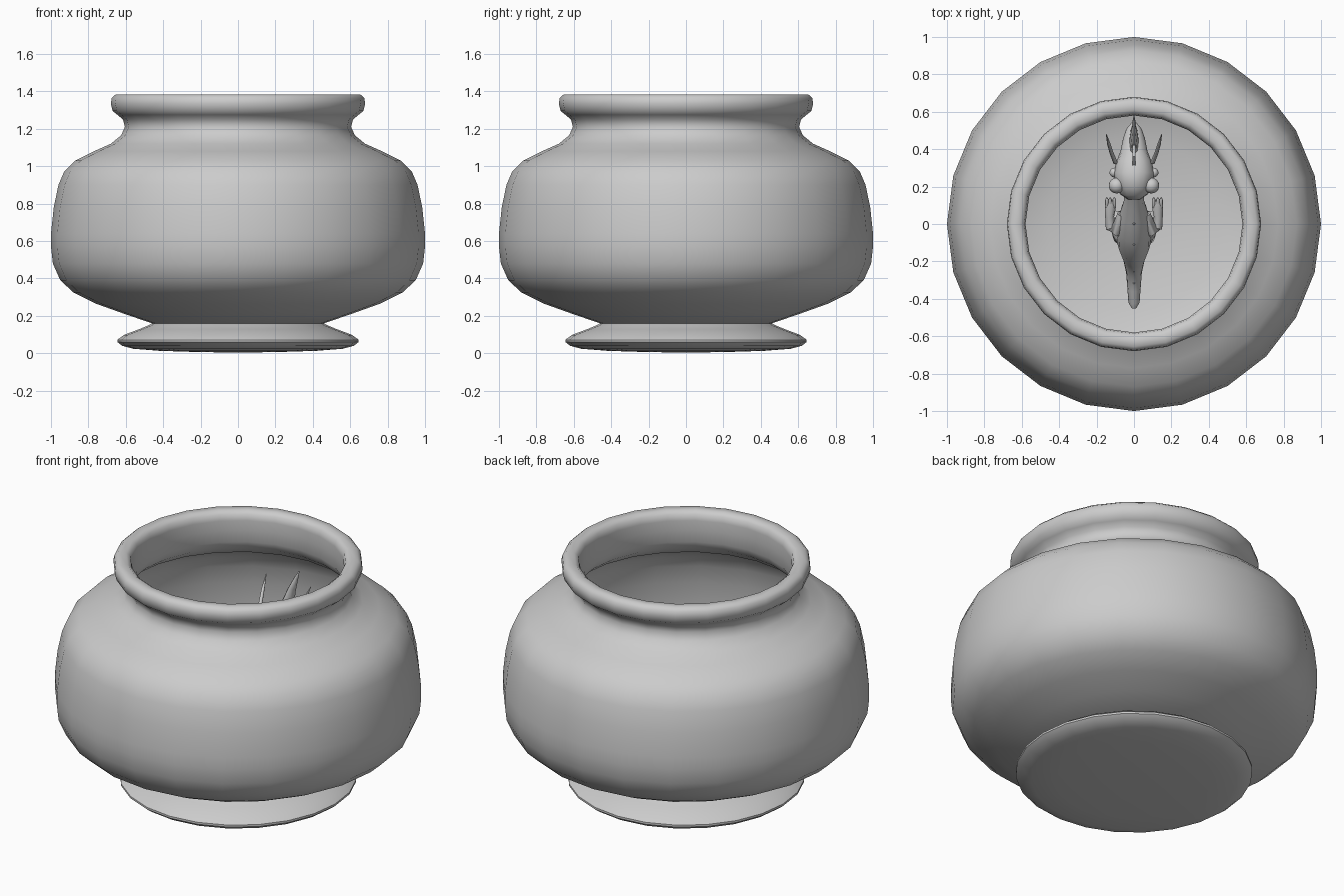
import bpy, bmesh, math
from mathutils import Vector


def finish(name, bm, angle=50):
    bmesh.ops.remove_doubles(bm, verts=bm.verts, dist=0.0002)
    bmesh.ops.recalc_face_normals(bm, faces=bm.faces)
    me = bpy.data.meshes.new(name)
    bm.to_mesh(me)
    bm.free()
    ob = bpy.data.objects.new(name, me)
    bpy.context.collection.objects.link(ob)
    bpy.ops.object.select_all(action='DESELECT')
    ob.select_set(True)
    bpy.context.view_layer.objects.active = ob
    bpy.ops.object.shade_smooth_by_angle(angle=math.radians(angle))
    return ob


def lathe(name, profile, seg=24):
    bm = bmesh.new()
    vs = [bm.verts.new((0, r, z)) for r, z in profile]
    es = [bm.edges.new(p) for p in zip(vs, vs[1:])]
    bmesh.ops.spin(bm, geom=vs + es, cent=(0, 0, 0), axis=(0, 0, 1),
                   angle=2 * math.pi, steps=seg, use_duplicate=False)
    return finish(name, bm)


def tube(name, path, seg=12, mirror=False):
    """Loft through (x, y, z, half width, half height) stations."""
    bm = bmesh.new()
    for s in ((1, -1) if mirror else (1,)):
        rings = []
        pts = [Vector((s * p[0], p[1], p[2])) for p in path]
        for i, p in enumerate(path):
            t = (pts[min(i + 1, len(pts) - 1)] - pts[max(i - 1, 0)]).normalized()
            side = Vector((1, 0, 0))
            side = (side - t * side.dot(t)).normalized()
            up = side.cross(t)
            rings.append([bm.verts.new(pts[i] + side * p[3] * math.cos(a) + up * p[4] * math.sin(a))
                          for a in [2 * math.pi * k / seg for k in range(seg)]])
        for a, b in zip(rings, rings[1:]):
            for k in range(seg):
                n = (k + 1) % seg
                bm.faces.new((a[k], a[n], b[n], b[k]))
        bm.faces.new(rings[0])
        bm.faces.new(rings[-1])
    return finish(name, bm)


def fin(name, outline, thick):
    """Flat-sided plate in the y-z plane."""
    bm = bmesh.new()
    f = bm.faces.new([bm.verts.new((-thick / 2, y, z)) for y, z in outline])
    new = bmesh.ops.extrude_face_region(bm, geom=[f])['geom']
    bmesh.ops.translate(bm, vec=(thick, 0, 0),
                        verts=[v for v in new if isinstance(v, bmesh.types.BMVert)])
    return finish(name, bm, 30)


# Bowl: outer wall, rolled lip, thin inner wall
lathe("bowl", [
    (0, .16), (.46, .16), (.62, .215), (.76, .265), (.88, .325), (.95, .39), (.99, .48),
    (1, .57), (1, .64), (.985, .78), (.96, .90), (.93, .97), (.87, 1.03), (.77, 1.08),
    (.68, 1.12), (.625, 1.165), (.605, 1.21), (.615, 1.25), (.645, 1.275), (.67, 1.295),
    (.68, 1.335), (.675, 1.365), (.655, 1.383), (.61, 1.383), (.587, 1.365), (.58, 1.33),
    (.585, 1.27), (.585, 1.20), (.61, 1.15), (.67, 1.10), (.76, 1.06), (.86, 1.01),
    (.91, .96), (.94, .89), (.965, .78), (.98, .64), (.98, .57), (.97, .49), (.93, .40),
    (.87, .345), (.75, .285), (.61, .235), (.46, .18), (0, .18)])

# Pedestal foot
lathe("foot", [
    (0, .004), (.2, .006), (.42, .013), (.56, .024), (.62, .04), (.645, .06),
    (.645, .072), (.61, .098), (.53, .128), (.48, .148), (.455, .163), (0, .163)])

# Creature: trunk and tail
tube("body", [
    (0, .18, .80, .05, .05), (0, .12, .74, .055, .06), (0, .06, .67, .075, .09),
    (0, -.01, .58, .095, .12), (0, -.10, .49, .09, .12), (0, -.18, .41, .06, .08),
    (0, -.26, .35, .042, .05), (0, -.35, .31, .035, .035), (0, -.42, .29, .03, .025),
    (0, -.45, .285, .012, .012)])

# Head with snout
tube("head", [
    (0, .13, .82, .03, .03), (0, .16, .82, .075, .07), (0, .21, .83, .095, .095),
    (0, .27, .83, .11, .10), (0, .33, .82, .095, .085), (0, .39, .81, .072, .07),
    (0, .46, .80, .058, .055), (0, .51, .80, .04, .04), (0, .545, .80, .01, .015)])

# Curved horn on the snout
tube("horn", [
    (0, .44, .84, .026, .09), (0, .47, .92, .020, .065), (0, .51, .99, .013, .04),
    (0, .55, 1.04, .008, .02), (0, .58, 1.075, .002, .003)], 8)
fin("crest", [(.30, .90), (.36, .96), (.46, .95), (.48, .84), (.32, .86)], .014)

# Eyes and brow bumps
for name, loc, r in (("eye", (.093, .205, .86), .042), ("cheek", (.105, .275, .82), .026)):
    bm = bmesh.new()
    for s in (1, -1):
        g = bmesh.ops.create_uvsphere(bm, u_segments=16, v_segments=10, radius=r)
        bmesh.ops.translate(bm, vec=(s * loc[0], loc[1], loc[2]), verts=g['verts'])
    finish(name + "s", bm)

# Thin side feelers
tube("feelers", [
    (.10, .33, .84, .012, .012), (.12, .38, .91, .011, .011),
    (.135, .43, .99, .009, .009), (.148, .48, 1.06, .002, .002)], 8, True)

# Arms, fingers and legs
tube("arms", [
    (.06, .05, .66, .03, .03), (.10, -.04, .61, .03, .035), (.125, -.02, .60, .027, .03),
    (.13, .04, .62, .024, .026), (.125, .10, .65, .03, .02), (.125, .125, .66, .02, .015)],
    10, True)
for i, x in enumerate((.105, .128, .145)):
    tube(f"fingers_{i}", [(x, .09, .65, .010, .010), (x, .13, .675, .009, .009),
                          (x, .142, .68, .003, .003)], 8, True)
tube("legs", [
    (.05, -.08, .50, .04, .07), (.085, -.02, .40, .04, .06), (.085, -.07, .30, .026, .035),
    (.085, -.05, .21, .022, .028), (.085, -.02, .19, .03, .015), (.085, .07, .19, .03, .012)],
    10, True)

# Row of back spikes from neck to tail
for i, (y, z, r) in enumerate(((.02, .70, .04), (-.09, .61, .042), (-.17, .50, .035),
                               (-.24, .41, .028), (-.31, .36, .02))):
    bm = bmesh.new()
    g = bmesh.ops.create_cone(bm, segments=6, radius1=r, radius2=0, depth=r * 2.6,
                              cap_ends=True)
    for v in g['verts']:
        v.co = Vector((v.co.x, v.co.y - v.co.z * .5, v.co.z)) + Vector((0, y, z))
    finish(f"back_spike_{i}", bm, 30)
